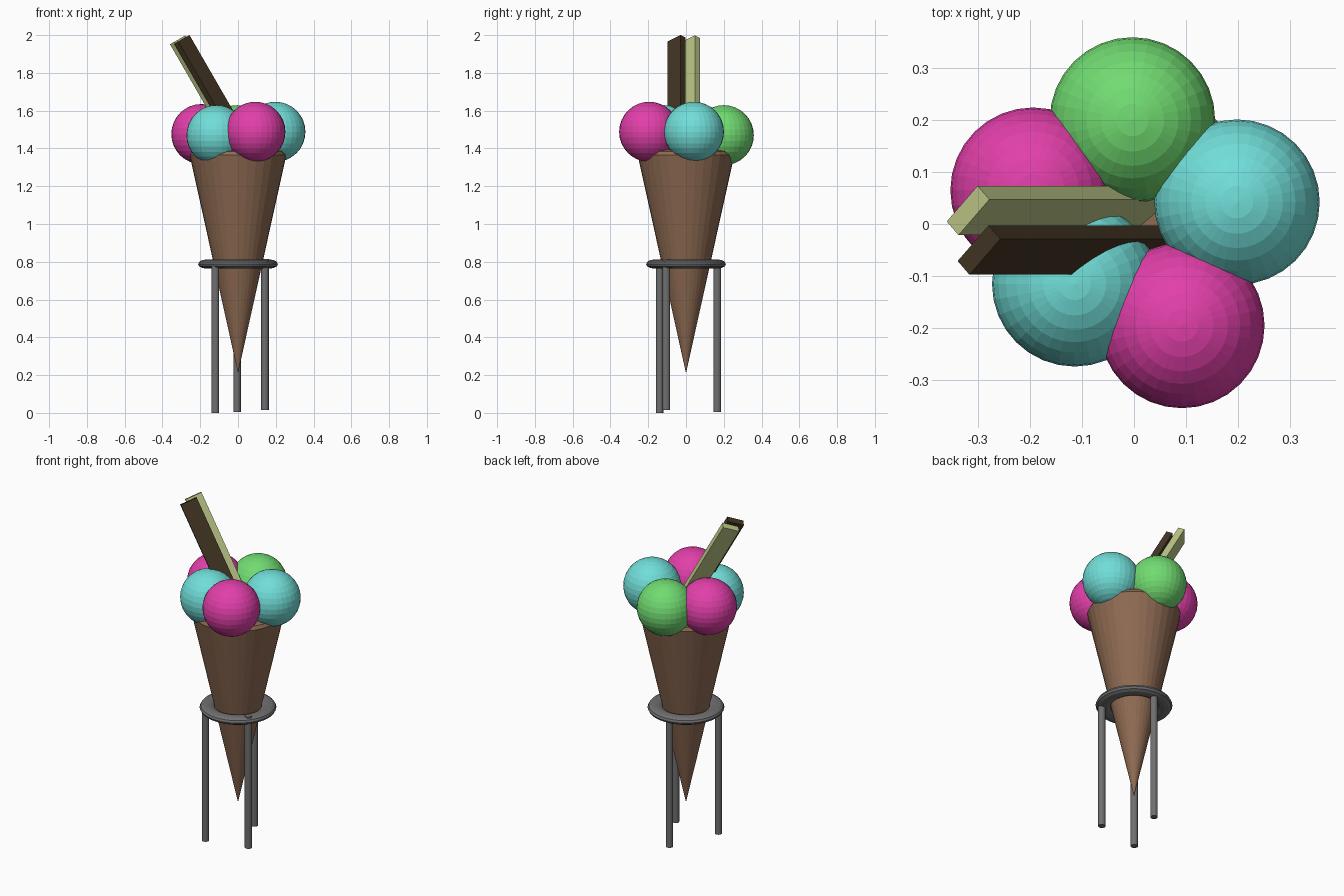
import bpy, bmesh, math
from mathutils import Matrix, Vector

if "Cube" in bpy.data.objects:
    bpy.data.objects.remove(bpy.data.objects["Cube"])


def material(name, rgb):
    m = bpy.data.materials.new(name)
    m.diffuse_color = (*rgb, 1)
    m.use_nodes = True
    m.node_tree.nodes["Principled BSDF"].inputs["Base Color"].default_value = m.diffuse_color
    return m


PINK = material("raspberry pink", (0.76, 0.05, 0.40))
CYAN = material("mint cyan", (0.165, 0.73, 0.69))
GREEN = material("lime green", (0.165, 0.71, 0.165))
BROWN = material("wafer brown", (0.27, 0.145, 0.085))
GREY = material("metal grey", (0.16, 0.16, 0.165))
DARK = material("dark chocolate", (0.055, 0.036, 0.017))
CREAM = material("pale pistachio", (0.50, 0.56, 0.24))


def add_object(name, bm, mat):
    bmesh.ops.recalc_face_normals(bm, faces=bm.faces)
    mesh = bpy.data.meshes.new(name)
    bm.to_mesh(mesh)
    bm.free()
    mesh.materials.append(mat)
    obj = bpy.data.objects.new(name, mesh)
    bpy.context.collection.objects.link(obj)
    return obj


def lathe(name, profile, mat, steps, closed=False):
    """Spin an (r, z) profile around the z axis."""
    bm = bmesh.new()
    vs = [bm.verts.new((r, 0, z)) for r, z in profile]
    pairs = list(zip(vs, vs[1:])) + ([(vs[-1], vs[0])] if closed else [])
    edges = [bm.edges.new(p) for p in pairs]
    bmesh.ops.spin(bm, geom=vs + edges, axis=(0, 0, 1), cent=(0, 0, 0),
                   angle=math.tau, steps=steps, use_duplicate=False)
    bmesh.ops.remove_doubles(bm, verts=bm.verts, dist=1e-5)
    return add_object(name, bm, mat)


# Cone with a slightly rounded closed top
lathe("cone", [(0, 0.21), (0.256, 1.365), (0.245, 1.385), (0.2, 1.395), (0, 1.395)], BROWN, 32)

# Stand ring: flattened torus hugging the cone
ring = [(0.168 + 0.043 * math.cos(a), 0.788 + 0.024 * math.sin(a))
        for a in (math.tau * i / 12 for i in range(12))]
lathe("stand_ring", ring, GREY, 48, closed=True)

# Stand legs
for i, (x, y, z) in enumerate([(-0.12, -0.14, 0.0), (0.143, -0.105, 0.014), (-0.005, 0.165, 0.006)]):
    bm = bmesh.new()
    bmesh.ops.create_cone(bm, cap_ends=True, segments=32, radius1=0.02, radius2=0.02, depth=0.8,
                          matrix=Matrix.Translation((x, y, z + 0.4)))
    add_object(f"stand_leg_{i + 1}", bm, GREY)

# Ice cream scoops
scoops = [("green_scoop", (-0.003, 0.20, 1.47), GREEN),
          ("right_cyan_scoop", (0.198, 0.042, 1.488), CYAN),
          ("front_pink_scoop", (0.092, -0.195, 1.488), PINK),
          ("left_cyan_scoop", (-0.114, -0.115, 1.47), CYAN),
          ("left_pink_scoop", (-0.194, 0.065, 1.476), PINK)]
for name, pos, mat in scoops:
    bm = bmesh.new()
    bmesh.ops.create_uvsphere(bm, u_segments=32, v_segments=16, radius=0.159,
                              matrix=Matrix.Translation(pos))
    add_object(name, bm, mat)

# Wafer sticks: bars leaning left, turned 45 degrees about their length
LENGTH = 0.75
tilt = Matrix.Rotation(math.radians(-30), 4, 'Y') @ Matrix.Rotation(math.radians(45), 4, 'Z')
for name, end, mat in [("dark_stick", (-0.298, -0.05, 1.977), DARK),
                       ("pale_stick", (-0.319, 0.026, 1.975), CREAM)]:
    bm = bmesh.new()
    bmesh.ops.create_cube(bm, size=1)
    bmesh.ops.scale(bm, vec=(0.097, 0.037, LENGTH), verts=bm.verts)
    bmesh.ops.translate(bm, vec=Vector((0, 0, -LENGTH / 2)), verts=bm.verts)
    bmesh.ops.transform(bm, matrix=Matrix.Translation(end) @ tilt, verts=bm.verts)
    add_object(name, bm, mat)
